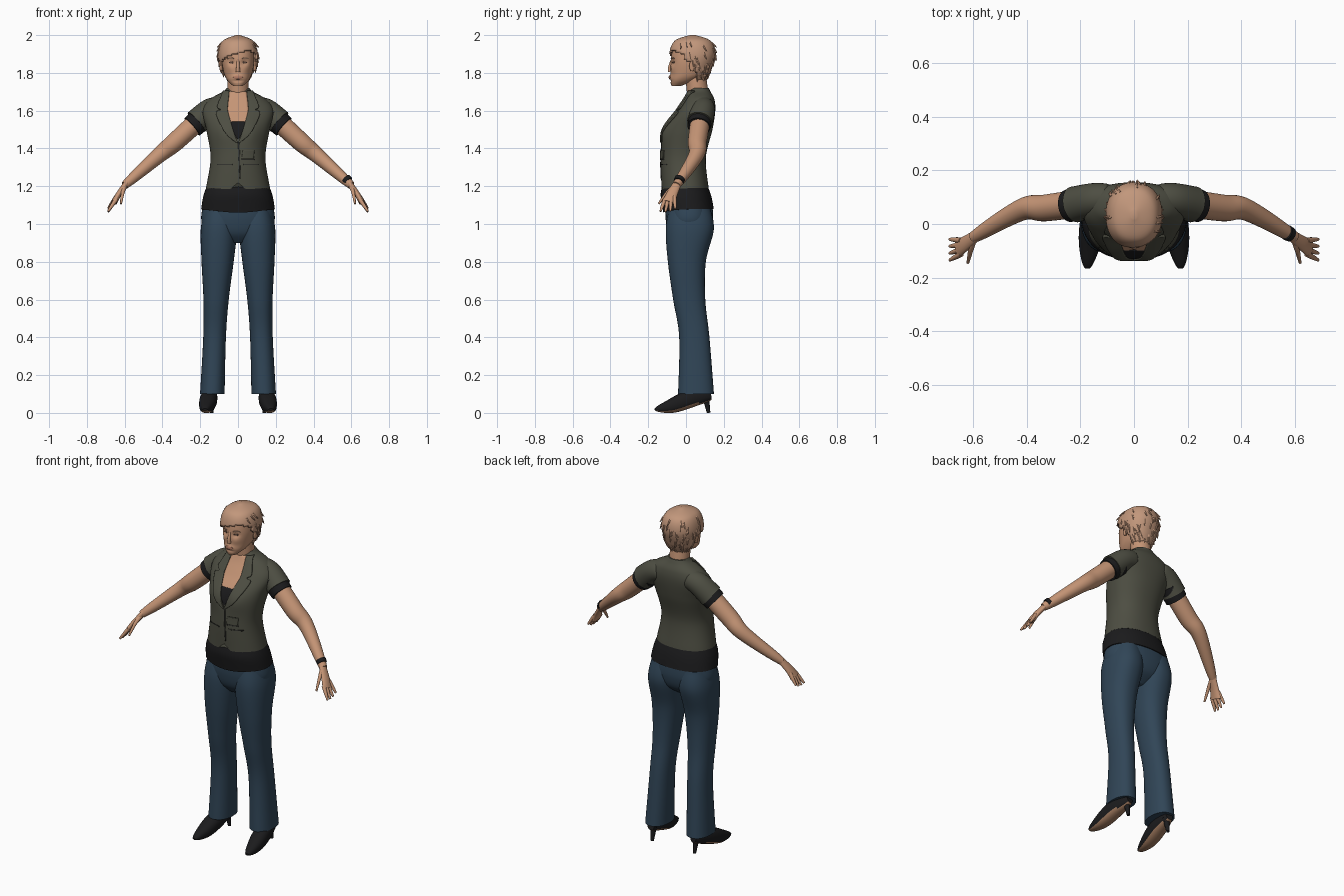
import bpy, bmesh, math, random
from math import exp, cos, sin, pi, tau
from mathutils import Vector
from mathutils.bvhtree import BVHTree

if "Cube" in bpy.data.objects:
    bpy.data.objects.remove(bpy.data.objects["Cube"])
random.seed(4)


def material(name, *rgb):
    mat = bpy.data.materials.new(name)
    mat.use_nodes = True
    mat.diffuse_color = (*rgb, 1)
    mat.node_tree.nodes["Principled BSDF"].inputs["Base Color"].default_value = (*rgb, 1)
    return mat


SKIN = material("skin", .56, .3, .18)
HAIR = material("hair", .54, .31, .2)
VEST = material("olive vest", .075, .076, .055)
TRIM = material("vest seam", .035, .035, .03)
BLACK = material("black cloth", .011, .011, .012)
DENIM = material("blue denim", .03, .06, .095)
SOLE = material("tan sole", .35, .19, .11)
LIP = material("lips", .44, .2, .13)
EYE = material("eye brown", .12, .07, .05)


def spline(rows, steps=8):
    """Catmull-Rom interpolation of tuples."""
    out = []
    last = len(rows) - 1
    for i in range(last):
        before, start, end, after = (rows[min(max(i + j, 0), last)] for j in (-1, 0, 1, 2))
        for step in range(steps):
            t = step / steps
            out.append([q + t / 2 * (r - p + t * (2 * p - 5 * q + 4 * r - u + t * (3 * (q - r) + u - p)))
                        for p, q, r, u in zip(before, start, end, after)])
    return out + [list(rows[-1])]


def ring(centre, u, v, count, power):
    def squared(w):
        return math.copysign(abs(w) ** (2 / power), w)
    angles = [tau * i / count for i in range(count)]
    return [centre + u * squared(cos(a)) + v * squared(sin(a)) for a in angles]


def stack(rows, count=48, power=2.25, centre=lambda z: 0):
    """Level rings from rows of height, half width, front y, back y."""
    return [ring(Vector((centre(z), (front + back) / 2, z)), Vector((width, 0, 0)),
                 Vector((0, (back - front) / 2, 0)), count, power)
            for z, width, front, back in spline(rows)]


def taper(start, end, power=1, thick=None):
    """Radius rule along a tube; thick fixes the second radius."""
    def radii(t):
        r = start + (end - start) * t ** power
        return r, thick or r
    return radii


def tube(path, radii, side=1, count=20, ref=(0, 1, 0), power=2):
    """Rings square to a path; the first radius lies along ref."""
    middle = [Vector((side * x, y, z)) for x, y, z in spline(path)]
    last = len(middle) - 1
    out = []
    for i, point in enumerate(middle):
        along = (middle[min(i + 1, last)] - middle[max(i - 1, 0)]).normalized()
        u = Vector(ref)
        u = (u - along * u.dot(along)).normalized()
        wide, thick = radii(i / last)
        out.append(ring(point, u * wide, along.cross(u) * thick, count, power))
    return out


def finish(name, bm, mats):
    mesh = bpy.data.meshes.new(name)
    bm.to_mesh(mesh)
    bm.free()
    for mat in mats:
        mesh.materials.append(mat)
    mesh.shade_smooth()
    mesh.set_sharp_from_angle(angle=math.radians(50))
    ob = bpy.data.objects.new(name, mesh)
    bpy.context.collection.objects.link(ob)
    return ob


def thicken(ob, amount):
    mod = ob.modifiers.new("thickness", 'SOLIDIFY')
    mod.thickness, mod.offset = amount, -1


def loft(name, shapes, *mats, move=None, edit=None):
    bm = bmesh.new()
    for rings in shapes:
        loops = [[bm.verts.new(p) for p in points] for points in rings]
        for low, high in zip(loops, loops[1:]):
            for i in range(len(low)):
                bm.faces.new((low[i - 1], low[i], high[i], high[i - 1]))
        bm.faces.new(loops[0])
        bm.faces.new(loops[-1])
    bmesh.ops.recalc_face_normals(bm, faces=bm.faces)
    if move:
        for vert in bm.verts:
            move(vert.co)
    bm.normal_update()
    if edit:
        edit(bm)
    return finish(name, bm, mats)


def drape(name, target, rows, mat, lift=.003, side=1, columns=10):
    """Thin plate laid on the front of a part, from rows of height, x start, x end."""
    mesh = target.data
    tree = BVHTree.FromPolygons([v.co for v in mesh.vertices], [p.vertices[:] for p in mesh.polygons])
    bm = bmesh.new()
    grid = []
    for z, start, end in spline(rows):
        line = []
        for i in range(columns + 1):
            x = side * (start + (end - start) * i / columns)
            hit = tree.ray_cast(Vector((x, -1, z)), Vector((0, 1, 0)))
            if hit[0] is None:
                hit = tree.find_nearest(Vector((x, 0, z)))
            line.append(bm.verts.new(hit[0] + hit[1] * lift))
        grid.append(line)
    for low, high in zip(grid, grid[1:]):
        for i in range(columns):
            bm.faces.new((low[i], low[i + 1], high[i + 1], high[i]))
    bm.normal_update()
    if sum(face.normal.y for face in bm.faces) > 0:
        bmesh.ops.reverse_faces(bm, faces=bm.faces)
    thicken(finish(name, bm, [mat]), lift)


def bump(co, x, z, wide, high):
    """Soft mirrored hill, used to push and dent surfaces."""
    return exp(-((abs(co.x) - x) / wide) ** 2 - ((co.z - z) / high) ** 2)


# Vest with bust and pointed front hem
def shape_vest(co):
    if co.y < 0:
        co.y -= .012 * bump(co, .07, 1.48, .045, .06)
        if co.z < 1.24:
            hem = bump(co, 0, co.z, .03, 1) - bump(co, .09, co.z, .05, 1)
            co.z += .6 * hem * (1.24 - co.z)


vest = loft("vest", [stack([
    (1.19, .17, -.13, .12), (1.35, .145, -.133, .105), (1.5, .168, -.115, .14), (1.6, .19, -.05, .155),
    (1.66, .15, -.01, .15), (1.7, .08, .01, .13), (1.72, .06, .02, .12)])], VEST, move=shape_vest)
drape("chest", vest, [(z, -x, x) for z, x in ((1.7, .045), (1.6, .055), (1.53, .045))], SKIN)
drape("lace_top", vest, [(z, -x, x) for z, x in ((1.54, .046), (1.48, .022), (1.45, .003))], BLACK, .004)
drape("front_closure", vest, [(1.43, 0, .008), (1.24, .008, .014)], TRIM, columns=2)
drape("pocket_flap", vest, [(1.39, .025, .085), (1.345, .02, .08)], VEST, .006)
drape("pocket_seam", vest, [(1.345, .015, .085), (1.338, .015, .085)], TRIM, .004)


# Undershirt and seat of the jeans
def dip_hem(co):
    if co.z < 1.12 and co.y < 0:
        co.z -= (1.12 - co.z) * bump(co, 0, co.z, .15, 1) / 2


loft("undershirt", [stack([(1.08, .195, -.12, .147), (1.16, .18, -.134, .13), (1.26, .14, -.11, .09)])], BLACK, move=dip_hem)
loft("jeans_seat", [stack([(.9, .06, -.05, .06), (.95, .16, -.09, .12), (1.02, .194, -.107, .142), (1.1, .185, -.11, .14)])], DENIM)


# Shoe width and height swell from the pointed toe to the instep
def shoe_radii(t):
    return .046 * sin(pi * (.07 + .78 * t)), .047 * sin(pi * (.04 + .75 * t))


def paint_sole(bm):
    for face in bm.faces:
        face.material_index = int(face.normal.z < -.6)


# Paired lapels, legs, shoes and arms
for side, word in ((1, "left"), (-1, "right")):
    drape(word + "_lapel", vest, [(1.7, .045, .075), (1.62, .054, .108), (1.6, .054, .09), (1.58, .05, .115),
                                  (1.48, .022, .065), (1.43, 0, .01)], VEST, .009, side)
    drape(word + "_waist_seam", vest, [(1.318, .03, .11), (1.313, .03, .11)], TRIM, side=side)

    loft(word + "_trouser_leg", [stack([
        (.1, .065, -.042, .148), (.4, .06, -.036, .124), (.6, .067, -.068, .102), (.8, .085, -.096, .105),
        (.97, .096, -.107, .147), (1.08, .08, -.09, .13)], centre=lambda z: side * (.14 - .04 * z))], DENIM)
    loft(word + "_shoe", [tube([(.175, -.165, .018), (.166, -.08, .036), (.153, .03, .077), (.14, .13, .098)],
                               shoe_radii, side, ref=(1, 0, 0), power=2.4)], BLACK, SOLE, edit=paint_sole)
    loft(word + "_heel", [tube([(.14, .105, .08), (.14, .12, 0)], taper(.027, .009, .4), side)], BLACK)

    loft(word + "_sleeve", [tube([(.09, .095, 1.62), (.15, .09, 1.6), (.22, .073, 1.54)], taper(.05, .068, .5), side, 32)], VEST)
    loft(word + "_cuff", [tube([(.18, .08, 1.57), (.243, .068, 1.515)], taper(.065, .061), side, 32)], BLACK)
    loft(word + "_arm", [tube([(.18, .08, 1.575), (.33, .06, 1.437), (.42, .053, 1.362), (.6, -.05, 1.205)],
                              taper(.052, .021, 2.5), side, 28)], SKIN)

    # Hand with four fingers and a thumb
    parts = [tube([(.58, -.038, 1.23), (.63, -.073, 1.16), (.655, -.09, 1.114)], taper(.02, .038, thick=.015), side),
             tube([(.6, -.06, 1.2), (.61, -.1, 1.165), (.62, -.145, 1.107)], taper(.014, .005), side)]
    for i in range(4):
        root = Vector((.645, -.112 + .017 * i, 1.13 + .005 * i))
        tip = Vector((.688, -.135 + .026 * i, root.z - .063 - .01 * sin(i)))
        parts.append(tube([root, root.lerp(tip, .5), tip], taper(.011, .005, 2), side, 12))
    loft(word + "_hand", parts, SKIN)

loft("bracelet", [tube([(.57, -.032, 1.238), (.585, -.04, 1.224)], taper(.029, .027))], BLACK)


# Neck and head, with sockets, cheeks and mouth shaped into the face
def shape_face(co):
    if co.y < 0:
        co.y += .012 * bump(co, .034, 1.855, .018, .013)
        co.y -= .004 * bump(co, .04, 1.82, .02, .02)
        co.y -= .006 * bump(co, 0, 1.778, .025, .012)
        co.y += .005 * bump(co, 0, 1.758, .03, .007)


loft("neck", [tube([(0, .07, 1.63), (0, .05, 1.79)], taper(.062, .054, .5), count=32)], SKIN)
head = loft("head", [stack([
    (1.73, .025, -.076, -.03), (1.76, .056, -.084, .05), (1.8, .075, -.081, .115), (1.87, .086, -.08, .14),
    (1.95, .078, -.062, .125), (1.98, .045, -.01, .09)], 72)], SKIN, move=shape_face)
loft("nose", [tube([(0, -.074, 1.87), (0, -.086, 1.83), (0, -.084, 1.806)], taper(.006, .012))], SKIN)
drape("lips", head, [(z, -x, x) for z, x in ((1.786, .008), (1.777, .025), (1.768, .008))], LIP)
for side, word in ((1, "left"), (-1, "right")):
    drape(word + "_eye", head, [(1.86, .028, .042), (1.855, .022, .047), (1.85, .028, .042)], EYE, .002, side)
    drape(word + "_brow", head, [(1.88, .03, .048), (1.875, .02, .056)], HAIR, .005, side)
    loft(word + "_ear", [tube([(.088, .03, 1.81), (.096, .045, 1.875)], lambda t: (.005 + .015 * sin(pi * t), .008), side)], SKIN)


# Short cropped hair, cut away round the face with a swept fringe
def cut_face(bm):
    def bare(p):
        if p.y > -.005:
            return p.y < .055 and p.z < 1.865 - p.y / 2
        return p.z < 1.905 + p.x / 4 - .7 * max(0, abs(p.x) - .06)
    gone = [face for face in bm.faces if bare(face.calc_center_median()) or len(face.verts) > 4 and face.normal.z < 0]
    bmesh.ops.delete(bm, geom=gone, context='FACES')


hair = loft("hair", [stack([
    (1.765, .06, -.05, .108), (1.82, .093, -.08, .133), (1.9, .105, -.089, .155), (1.97, .08, -.06, .13),
    (2, .01, .02, .05)], 64)], HAIR, edit=cut_face)
thicken(hair, .012)

# Loose tufts lying on the hair
tufts = []
roots = [v for v in hair.data.vertices if v.co.z < 1.97 and v.co.y > -.03]
for root in random.sample(roots, 70):
    out = root.normal
    down = Vector((random.uniform(-.4, .4), .2, -1))
    down = (down - out * down.dot(out)).normalized()
    path = [root.co - out * .003, root.co + down * .02, root.co + down * .04 + out * .004]
    tufts.append(tube(path, taper(.006, .001, 2), count=6, ref=out))
loft("hair_tufts", tufts, HAIR)
